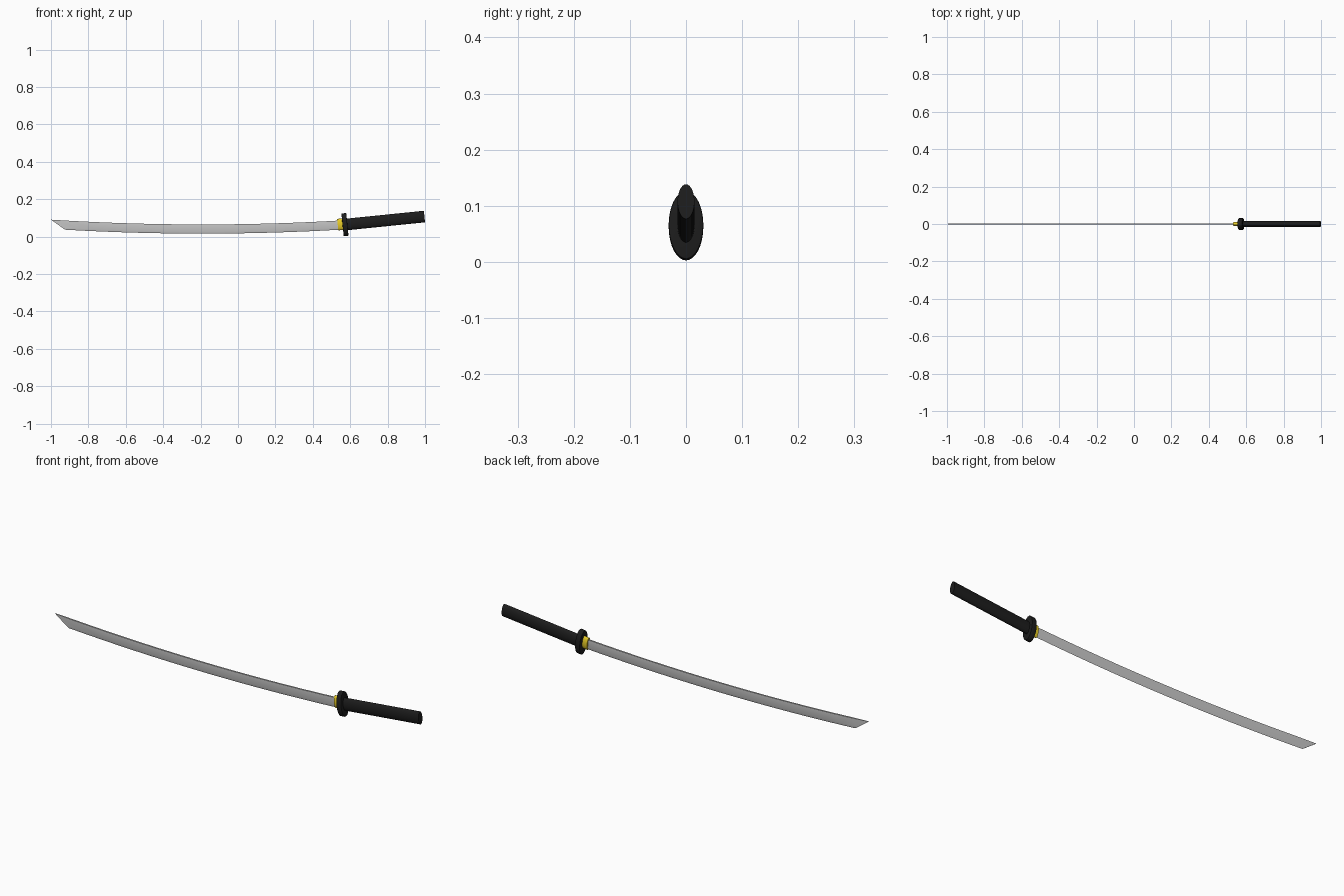
import bpy, bmesh, math
from mathutils import Matrix, Vector

if "Cube" in bpy.data.objects:
    bpy.data.objects.remove(bpy.data.objects["Cube"])

TILT = math.radians(5.8)
AXIS = Vector((math.cos(TILT), 0, math.sin(TILT)))


def material(name, rgb):
    m = bpy.data.materials.new(name)
    m.diffuse_color = (*rgb, 1)
    m.use_nodes = True
    m.node_tree.nodes["Principled BSDF"].inputs["Base Color"].default_value = m.diffuse_color
    return m


black = material("black", (0.012, 0.012, 0.012))
gold = material("gold", (0.8, 0.6, 0.02))


def finish(name, bm, mat=None):
    bmesh.ops.recalc_face_normals(bm, faces=bm.faces[:])
    me = bpy.data.meshes.new(name)
    bm.to_mesh(me)
    bm.free()
    ob = bpy.data.objects.new(name, me)
    bpy.context.collection.objects.link(ob)
    if mat:
        me.materials.append(mat)
    bpy.context.view_layer.objects.active = ob
    ob.select_set(True)
    bpy.ops.object.shade_smooth_by_angle(angle=math.radians(30))
    ob.select_set(False)
    return ob


def oval(name, start, length, half_y, half_z, mat, bevel=0.0):
    """Elliptical cylinder along the tilted hilt axis."""
    bm = bmesh.new()
    bmesh.ops.create_cone(bm, cap_ends=True, segments=32, radius1=1, radius2=1, depth=1)
    centre = Vector(start) + AXIS * length / 2
    mtx = (Matrix.Translation(centre) @ Matrix.Rotation(math.pi / 2 - TILT, 4, 'Y')
           @ Matrix.Diagonal((half_z, half_y, length, 1)))
    bmesh.ops.transform(bm, matrix=mtx, verts=bm.verts)
    if bevel:
        rims = [e for e in bm.edges if any(len(f.verts) > 4 for f in e.link_faces)]
        bmesh.ops.bevel(bm, geom=rims, offset=bevel, segments=2, affect='EDGES', profile=0.5)
    return finish(name, bm, mat)


# Blade: curved strip with a thick spine, flat sides and a ground lower edge
def sag(x):
    return 0.039 * (x + 0.19) ** 2


bm = bmesh.new()
N, ROOT = 16, 0.56
rings = []
for i in range(N + 1):
    t = i / N
    ring = []
    for y, drop in ((0.004, 0), (0.004, 0.038), (0, 0.049), (-0.004, 0.038), (-0.004, 0)):
        tip = -1.0 + 0.075 * drop / 0.049
        x = ROOT + (tip - ROOT) * t
        y2 = y * (0.3 if i == N else 1)
        ring.append(bm.verts.new((x, y2, 0.065 + sag(x) - drop)))
    rings.append(ring)
for a, b in zip(rings, rings[1:]):
    for k in range(5):
        j = (k + 1) % 5
        bm.faces.new((a[k], a[j], b[j], b[k]))
bm.faces.new(rings[0])
bm.faces.new(rings[-1])
finish("blade", bm)

# Hilt: collar, guard and grip
oval("collar", (0.533, 0, 0.064), 0.035, 0.012, 0.031, gold)
oval("guard", (0.559, 0, 0.063), 0.026, 0.031, 0.061, black, 0.003)
oval("grip", (0.575, 0, 0.0645), 0.424, 0.015, 0.031, black)
